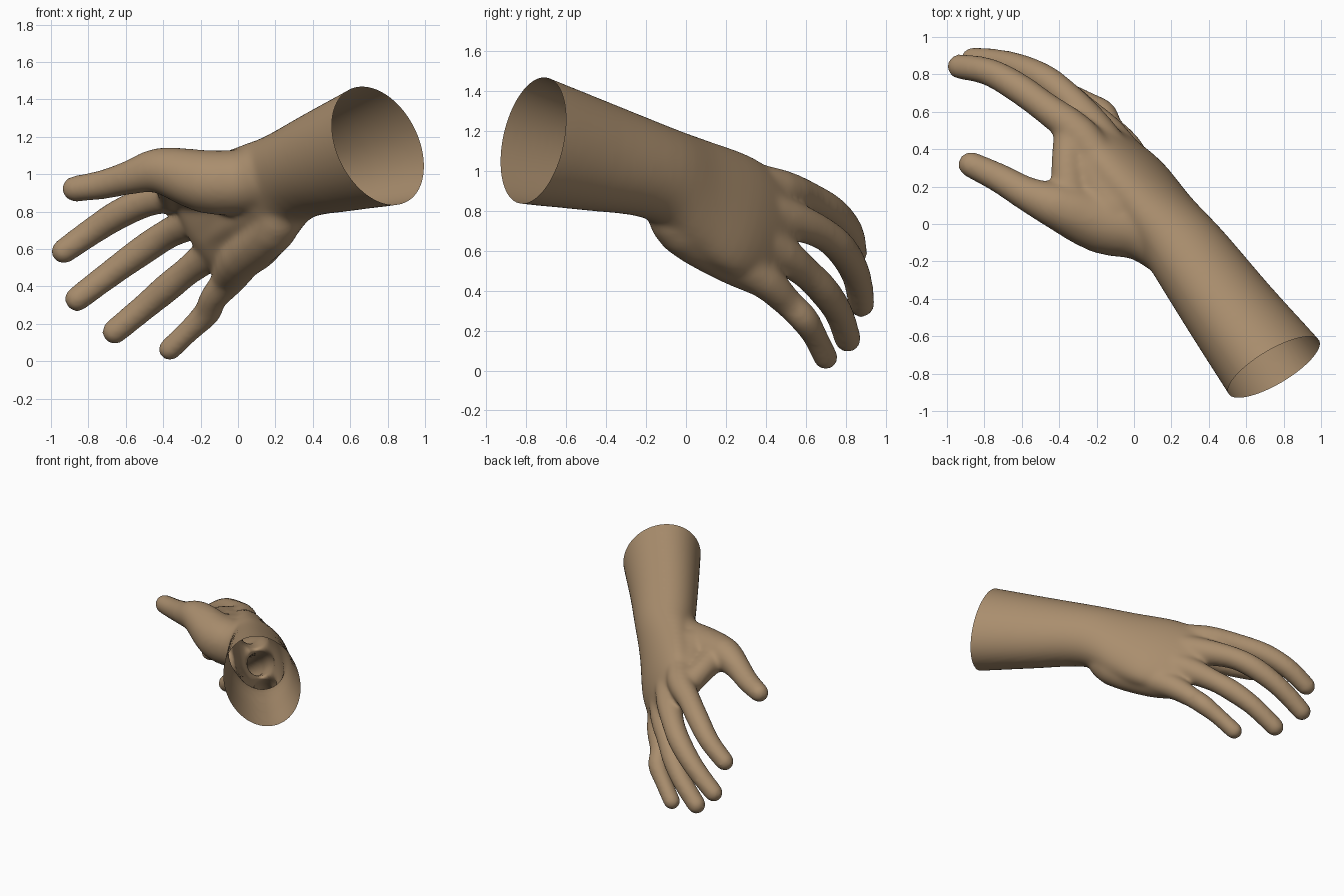
import bpy, bmesh, math
from mathutils import Vector

if "Cube" in bpy.data.objects:
    bpy.data.objects.remove(bpy.data.objects["Cube"])

skin = bpy.data.materials.new("tan skin")
skin.diffuse_color = (0.40, 0.27, 0.155, 1)
skin.use_nodes = True
skin.node_tree.nodes["Principled BSDF"].inputs["Base Color"].default_value = skin.diffuse_color

body = bmesh.new()


def curve(points, steps=3):
    """Smooth curve of tuples passing through the given points."""
    pts = [Vector(p) for p in points]
    pts = [pts[0]] + pts + [pts[-1]]
    out = []
    for a, b, c, d in zip(pts, pts[1:], pts[2:], pts[3:]):
        for i in range(steps):
            t = i / steps
            out.append(b + ((c - a) * t + (2 * a - 5 * b + 4 * c - d) * t ** 2
                            + (3 * b - a - 3 * c + d) * t ** 3) / 2)
    return out + [pts[-1]]


def loft(rings, sides=40):
    """Closed tube through rings given as centre, thumb-side and back-of-hand half axes."""
    smooth_parts = [curve(column, 4) for column in zip(*rings)]
    loops = []
    for c, w, n in zip(*smooth_parts):
        loops.append([body.verts.new(c + w * math.sin(a) + n * math.cos(a))
                      for a in (2 * math.pi * i / sides for i in range(sides))])
    for a, b in zip(loops, loops[1:]):
        for i in range(sides):
            j = (i + 1) % sides
            body.faces.new((a[i], a[j], b[j], b[i]))
    body.faces.new(loops[0][::-1])
    body.faces.new(loops[-1])


def limb(points):
    """Chain of tapered capsules along a smooth curve of (x, y, z, radius) points."""
    path = curve(points)
    for p, q in zip(path, path[1:]):
        part = bmesh.new()
        for x, y, z, r in (p, q):
            ball = bmesh.ops.create_icosphere(part, subdivisions=3, radius=r)["verts"]
            bmesh.ops.translate(part, verts=ball, vec=(x, y, z))
        hull = bmesh.ops.convex_hull(part, input=part.verts[:])
        junk = [v for v in hull["geom_interior"] if isinstance(v, bmesh.types.BMVert)]
        bmesh.ops.delete(part, geom=junk, context="VERTS")
        bmesh.ops.recalc_face_normals(part, faces=part.faces[:])
        tmp = bpy.data.meshes.new("tmp")
        part.to_mesh(tmp)
        part.free()
        body.from_mesh(tmp)
        bpy.data.meshes.remove(tmp)


# Forearm, wrist and palm
loft([
    ((.791, -.829, 1.175), (-.087, .056, .322), (.235, .157, 0)),
    ((.748, -.765, 1.152), (-.085, .055, .318), (.232, .155, 0)),
    ((.515, -.46, 1.075), (-.08, .055, .272), (.205, .137, 0)),
    ((.28, -.14, .99), (-.075, .05, .23), (.175, .125, 0)),
    ((.14, .04, .89), (-.12, .03, .265), (.125, .13, .03)),
    ((-.02, .26, .78), (-.17, .05, .285), (.10, .11, .04)),
    ((-.15, .42, .69), (-.15, .06, .25), (.075, .08, .03)),
    ((-.21, .51, .64), (-.11, .05, .18), (.04, .045, .015)),
])
bmesh.ops.recalc_face_normals(body, faces=body.faces[:])

# Fingers, from inside the palm to the tip: little, ring, middle, index
limb([(.06, .20, .58, .105), (-.04, .40, .445, .09), (-.13, .51, .34, .075),
      (-.165, .59, .26, .074), (-.25, .645, .175, .064), (-.365, .70, .064, .063)])
limb([(.0, .28, .70, .11), (-.13, .47, .59, .098), (-.26, .60, .49, .08),
      (-.37, .69, .40, .08), (-.50, .765, .29, .073), (-.66, .81, .158, .069)])
limb([(-.06, .29, .84, .11), (-.21, .51, .76, .10), (-.36, .68, .69, .083),
      (-.50, .785, .60, .082), (-.68, .855, .47, .074), (-.86, .878, .333, .069)])
limb([(-.12, .24, .96, .10), (-.28, .47, .91, .10), (-.47, .62, .86, .084),
      (-.63, .735, .79, .082), (-.78, .815, .695, .075), (-.932, .842, .588, .069)])

# Thumb with its fleshy base
limb([(.22, -.12, .99, .18), (.04, -.02, .96, .175), (-.17, .01, .96, .17),
      (-.41, .095, 1.02, .124), (-.57, .16, .985, .093), (-.72, .245, .945, .08),
      (-.872, .318, .922, .071)])
# Web between thumb and index finger
limb([(-.34, .13, .99, .10), (-.355, .30, .955, .09), (-.34, .48, .89, .09)])
limb([(-.10, .08, .97, .15), (-.21, .28, .93, .12), (-.28, .46, .89, .09)])
# Heel of the hand on the little finger side
limb([(.24, -.08, .83, .13), (.185, -.02, .70, .125), (.02, .21, .555, .115),
      (-.05, .40, .45, .09)])
# Hollow of the palm
limb([(.2, -.06, .85, .14), (.02, .14, .76, .115), (-.12, .36, .67, .10)])

mesh = bpy.data.meshes.new("hand")
body.to_mesh(mesh)
body.free()
hand = bpy.data.objects.new("hand", mesh)
bpy.context.collection.objects.link(hand)

# Merge everything into one soft skin
remesh = hand.modifiers.new("merge", "REMESH")
remesh.mode = "VOXEL"
remesh.voxel_size = 0.014
smooth = hand.modifiers.new("soften", "SMOOTH")
smooth.factor = 0.5
smooth.iterations = 24
bpy.context.view_layer.update()
merged = bpy.data.meshes.new_from_object(
    hand.evaluated_get(bpy.context.evaluated_depsgraph_get()))
hand.modifiers.clear()

# Open the forearm with a slanted cut
bm = bmesh.new()
bm.from_mesh(merged)
bmesh.ops.bisect_plane(bm, geom=bm.verts[:] + bm.edges[:] + bm.faces[:],
                       plane_co=(.748, -.765, 1.152), plane_no=(.533, -.798, .280),
                       clear_outer=True)
for f in bm.faces:
    f.smooth = True
bm.to_mesh(merged)
bm.free()
hand.data = merged
merged.materials.clear()
merged.materials.append(skin)
